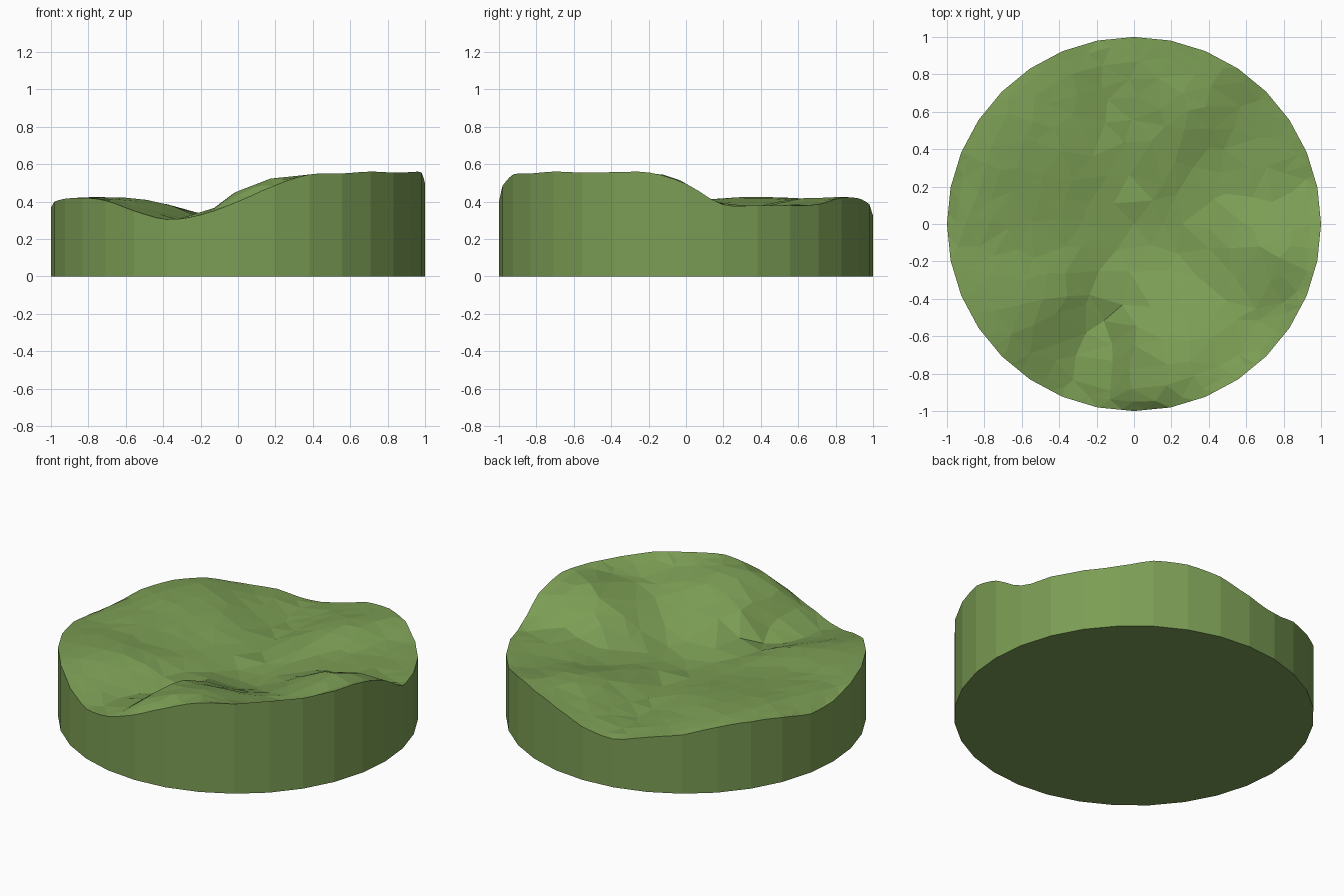
import bpy, bmesh, random
from math import sin, cos, pi, exp, atan2, hypot, degrees
from mathutils import Vector, noise
from mathutils.geometry import delaunay_2d_cdt

if "Cube" in bpy.data.objects:
    bpy.data.objects.remove(bpy.data.objects["Cube"])

random.seed(4)
SIDES, STEPS = 32, 3     # wall sides, points along each side's top edge

# Height of the wall's top edge, counter-clockwise from +x
RIM = [.495, .385, .38, .378, .385, .42, .417, .385, .325, .295, .335,
       .36, .40, .41, .395, .36, .37, .40, .415, .42, .405, .35, .305,
       .33, .40, .485, .545, .55, .56, .555, .557, .555]
CENTRE = 0.29


# Smooth curve through the edge heights
def rim_height(deg):
    t = (deg % 360) / 360 * SIDES
    i, f = int(t), t - int(t)
    a, b, c, d = (RIM[(i + k) % SIDES] for k in (-1, 0, 1, 2))
    return b + f * ((c - a) + f * ((2 * a - 5 * b + 4 * c - d) + f * (3 * b - a - 3 * c + d))) / 2


def bump(deg, at, width):
    return exp(-((deg % 360 - at) / width) ** 2)


# Ground: three mounds rising from a low middle, with valleys between
def ground(x, y):
    r, deg = hypot(x, y), degrees(atan2(y, x))
    rim = rim_height(deg)
    shoulder = (rim + .05 * bump(deg, 172, 14) + .012 * bump(deg, 150, 40)
                + .075 * bump(deg, 273, 10) - .08 * bump(deg, 320, 18))
    s = min(r / .85, 1)
    s = s * s * (3 - 2 * s)
    high = min(max((rim - .43) / .1, 0), 1)
    s **= .65 + .75 * high          # the tall mound hollows inward, low ones are flat
    inner = CENTRE + (shoulder - CENTRE) * s
    edge = max(0, (r - .85) / .15) ** 2
    rough = .012 * noise.noise(Vector((x * 4, y * 4, 2))) * (1 - edge)
    return inner + (rim - inner) * edge + rough


# Points: an exact 32-sided edge plus jittered rings inside
corners = [Vector((cos(2 * pi * i / SIDES), sin(2 * pi * i / SIDES))) for i in range(SIDES)]
rim_pts = [corners[i].lerp(corners[(i + 1) % SIDES], k / STEPS)
           for i in range(SIDES) for k in range(STEPS)]
n_rim = len(rim_pts)
pts = list(rim_pts)
for r, n in ((.95, 48), (.87, 36), (.77, 32), (.66, 28), (.54, 24), (.42, 18), (.28, 12), (.14, 6)):
    for i in range(n):
        j = .01 if r > .9 else .035
        a = 2 * pi * i / n + random.uniform(-j, j) / r
        d = r + random.uniform(-j, j)
        pts.append(Vector((d * cos(a), d * sin(a))))
pts.append(Vector((0, 0)))
edges = [(i, (i + 1) % n_rim) for i in range(n_rim)]
co, _, faces, *_ = delaunay_2d_cdt(pts, edges, [], 1, 1e-5)

bm = bmesh.new()
top = [bm.verts.new((p.x, p.y, rim_height(degrees(atan2(p.y, p.x)) + 1e-4)
                     if i < n_rim else ground(p.x, p.y)))
       for i, p in enumerate(co)]
for f in faces:
    bm.faces.new([top[i] for i in f])

# Straight wall and flat underside
base = [bm.verts.new((p.x, p.y, 0)) for p in corners]
for i in range(SIDES):
    k = (i + 1) % SIDES
    upper = [top[(i * STEPS + m) % n_rim] for m in range(STEPS, -1, -1)]
    bm.faces.new([base[i], base[k]] + upper)
bm.faces.new(base[::-1])
bmesh.ops.recalc_face_normals(bm, faces=bm.faces)

mesh = bpy.data.meshes.new("ground_disc")
bm.to_mesh(mesh)
bm.free()
disc = bpy.data.objects.new("ground_disc", mesh)
bpy.context.collection.objects.link(disc)

mat = bpy.data.materials.new("grass_green")
mat.diffuse_color = (.20, .34, .09, 1)
mat.use_nodes = True
mat.node_tree.nodes["Principled BSDF"].inputs["Base Color"].default_value = mat.diffuse_color
mesh.materials.append(mat)
